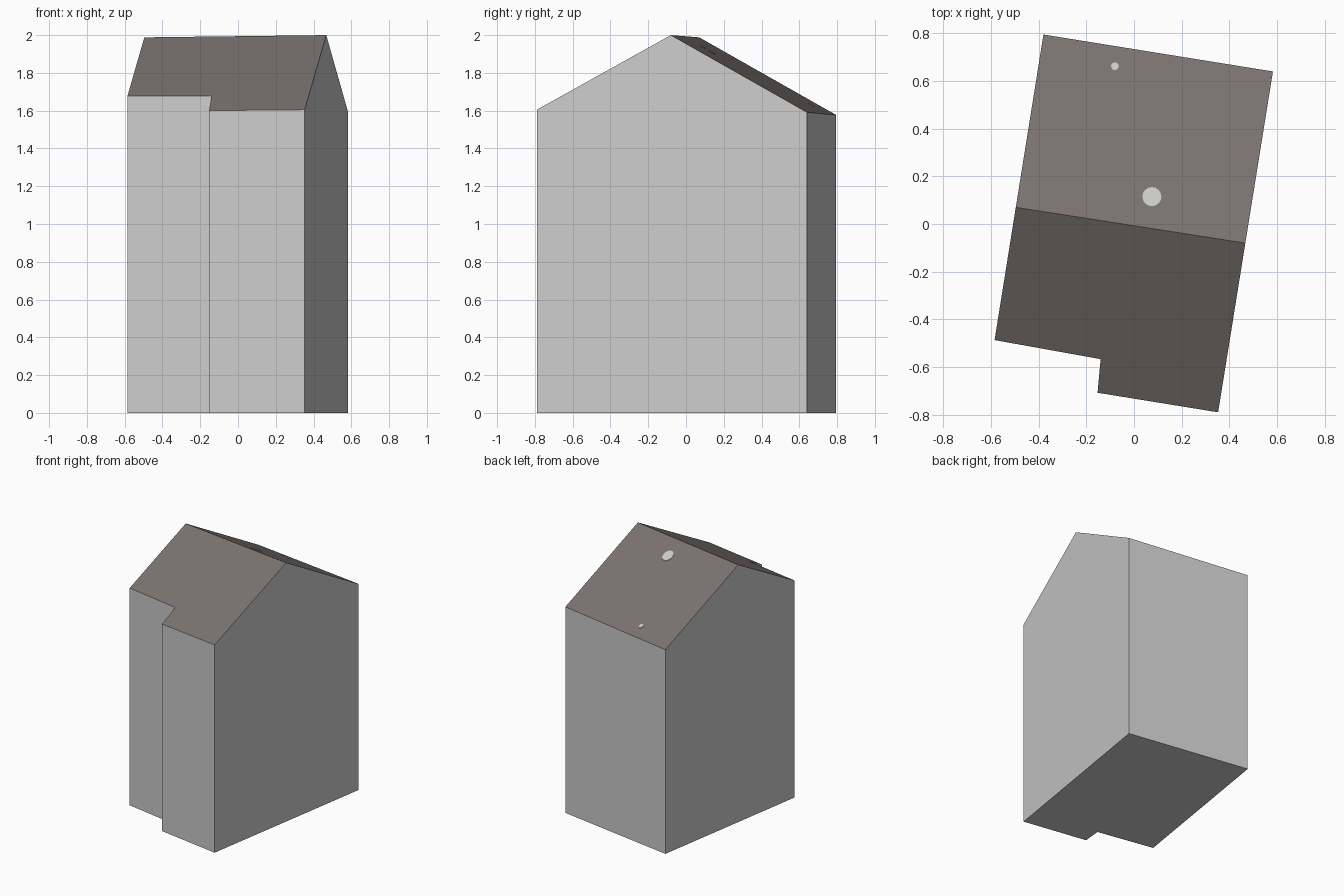
import bpy, bmesh, math
from mathutils import Vector

if "Cube" in bpy.data.objects:
    bpy.data.objects.remove(bpy.data.objects["Cube"])


def material(name, rgb):
    m = bpy.data.materials.new(name)
    m.diffuse_color = (*rgb, 1)
    m.use_nodes = True
    m.node_tree.nodes["Principled BSDF"].inputs["Base Color"].default_value = m.diffuse_color
    return m


wall = material("light grey wall", (0.60, 0.60, 0.60))
roof = material("brown grey roof", (0.195, 0.171, 0.162))

# Footprint with the front-left step, and the ridge line
footprint = [(-0.585, -0.487), (-0.14, -0.567), (-0.153, -0.708),
             (0.353, -0.79), (0.583, 0.64), (-0.38, 0.795)]
ridge_left = Vector((-0.496, 0.07, 1.988))
ridge_right = Vector((0.467, -0.08, 2.0))


def slope_normal(eave):
    n = (ridge_right - ridge_left).cross(Vector(eave) - ridge_left).normalized()
    return n if n.z > 0 else -n


front_n = slope_normal((0.353, -0.79, 1.605))
back_n = slope_normal((0.583, 0.64, 1.592))


def add_object(name, bm, mats):
    bmesh.ops.recalc_face_normals(bm, faces=bm.faces)
    me = bpy.data.meshes.new(name)
    for m in mats:
        me.materials.append(m)
    bm.to_mesh(me)
    bm.free()
    ob = bpy.data.objects.new(name, me)
    bpy.context.collection.objects.link(ob)


# House body: tall prism trimmed by the two roof slopes
bm = bmesh.new()
base = bm.faces.new([bm.verts.new((x, y, 0)) for x, y in footprint])
top = bmesh.ops.extrude_face_region(bm, geom=[base], use_keep_orig=True)
bmesh.ops.translate(bm, vec=(0, 0, 3),
                    verts=[v for v in top["geom"] if isinstance(v, bmesh.types.BMVert)])
for n in (front_n, back_n):
    cut = bmesh.ops.bisect_plane(bm, geom=bm.verts[:] + bm.edges[:] + bm.faces[:],
                                 plane_co=ridge_left, plane_no=n, clear_outer=True)
    edges = [e for e in cut["geom_cut"] if isinstance(e, bmesh.types.BMEdge)]
    bmesh.ops.holes_fill(bm, edges=edges, sides=0)
bmesh.ops.recalc_face_normals(bm, faces=bm.faces)
for f in bm.faces:
    f.material_index = 1 if f.normal.z > 0.3 else 0
add_object("house_body", bm, [wall, roof])


# Thin round patches lying on the back roof slope
def roof_patch(name, x, y, radius):
    bm = bmesh.new()
    bmesh.ops.create_cone(bm, cap_ends=True, segments=16, radius1=radius,
                          radius2=radius, depth=0.006)
    for v in bm.verts:
        v.co.x += x
        v.co.y += y
        d = v.co - ridge_left
        v.co.z += ridge_left.z - (back_n.x * d.x + back_n.y * d.y) / back_n.z
    add_object(name, bm, [wall])


roof_patch("large_roof_patch", 0.075, 0.115, 0.04)
roof_patch("small_roof_patch", -0.08, 0.662, 0.016)
